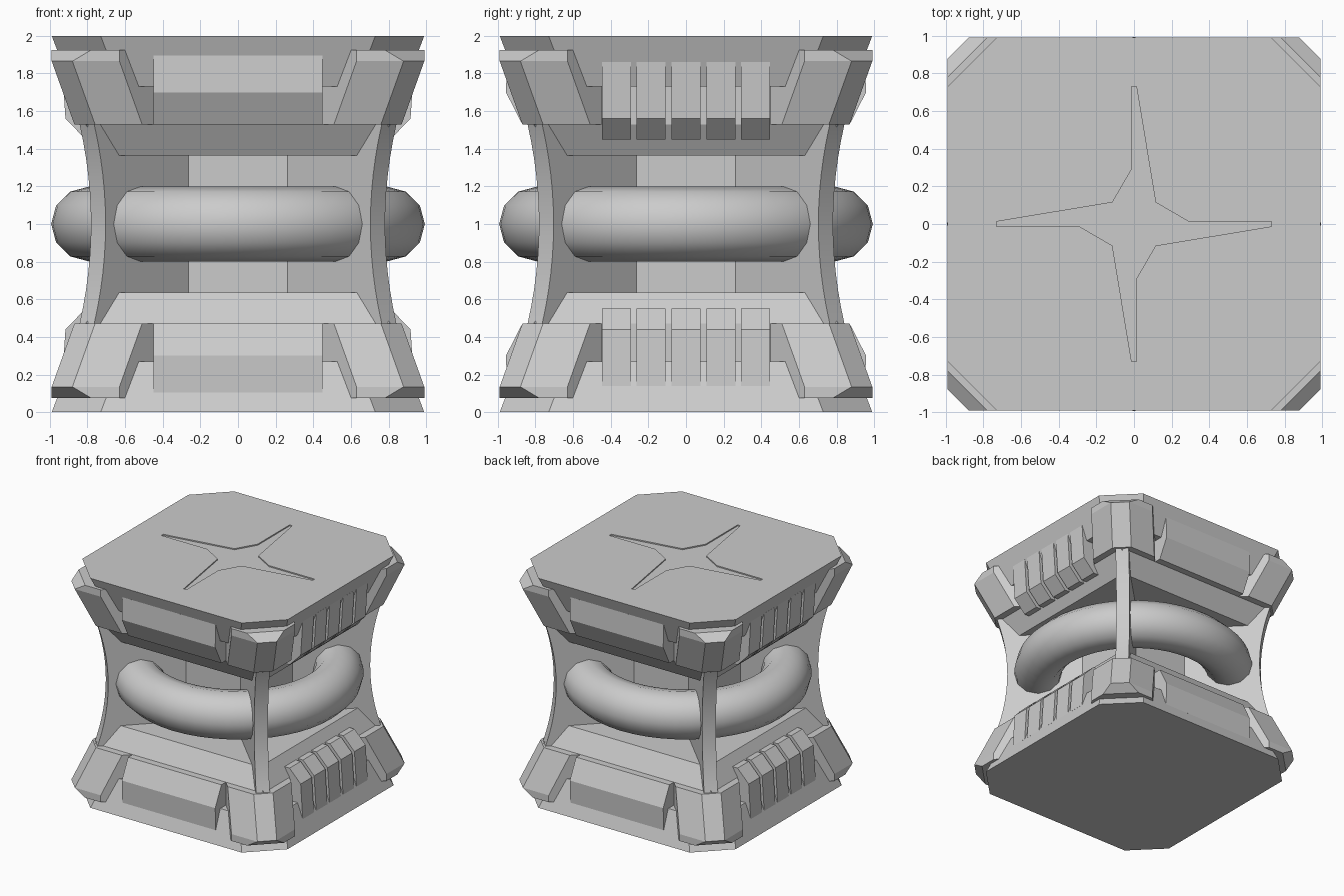
import bpy, bmesh, math

if "Cube" in bpy.data.objects:
    bpy.data.objects.remove(bpy.data.objects["Cube"])

grey = bpy.data.materials.new("plain_grey")
grey.diffuse_color = (0.6, 0.6, 0.6, 1)
grey.use_nodes = True
grey.node_tree.nodes["Principled BSDF"].inputs["Base Color"].default_value = grey.diffuse_color


def finish(bm, name, smooth=False):
    bmesh.ops.recalc_face_normals(bm, faces=bm.faces[:])
    me = bpy.data.meshes.new(name)
    bm.to_mesh(me)
    bm.free()
    ob = bpy.data.objects.new(name, me)
    bpy.context.collection.objects.link(ob)
    me.materials.append(grey)
    bpy.ops.object.select_all(action='DESELECT')
    ob.select_set(True)
    bpy.context.view_layer.objects.active = ob
    if smooth:
        bpy.ops.object.shade_smooth_by_angle(angle=math.radians(35))
    return ob


def hull(name, pts):
    """Convex solid around the points, hard facets."""
    bm = bmesh.new()
    for p in pts:
        bm.verts.new(p)
    r = bmesh.ops.convex_hull(bm, input=bm.verts[:])
    junk = {g for g in r["geom_interior"] + r["geom_unused"] if isinstance(g, bmesh.types.BMVert)}
    bmesh.ops.delete(bm, geom=list(junk), context='VERTS')
    bmesh.ops.dissolve_limit(bm, angle_limit=0.005, verts=bm.verts[:], edges=bm.edges[:])
    return finish(bm, name)


def prism(name, poly, place, a, b, smooth=False):
    """Extrude a 2D outline between depths a and b; place maps (u, v, depth) to 3D."""
    bm = bmesh.new()
    lo = [bm.verts.new(place(u, v, a)) for u, v in poly]
    hi = [bm.verts.new(place(u, v, b)) for u, v in poly]
    bm.faces.new(lo)
    bm.faces.new(hi)
    n = len(poly)
    for i in range(n):
        j = (i + 1) % n
        bm.faces.new((lo[i], lo[j], hi[j], hi[i]))
    return finish(bm, name, smooth)


def turn(x, y, k):
    """Rotate by k quarter turns."""
    for _ in range(k % 4):
        x, y = -y, x
    return x, y


def octagon(h, c, z):
    q = [(h, h - c), (h - c, h)]
    return [(*turn(x, y, k), z) for k in range(4) for x, y in q]


# Lower half and its mirrored upper half
for half, up in (("lower", False), ("upper", True)):
    def fz(z, up=up):
        return 2 - z if up else z

    def flip(pts):
        return [(x, y, fz(z)) for x, y, z in pts]

    # sloped plinth, inner core and bevelled collar
    plinth = hull(half + "_plinth", flip(octagon(0.99, 0.26, 0) + octagon(0.887, 0.26, 0.27)))
    hull(half + "_collar", flip([(sx * h, sy * h, z) for h, z in ((0.81, 0.25), (0.81, 0.47), (0.71, 0.635))
                                 for sx in (-1, 1) for sy in (-1, 1)]))

    # star and slot recess in the top plate
    if up:
        arm = [(0.73, -0.013), (0.73, 0.013), (0.29, 0.013), (0.115, 0.115)]
        star = [turn(x, y, k) for k in range(4) for x, y in arm]
        cutter = prism("star_cutter", star, lambda u, v, d: (u, v, d), 1.99, 2.05)
        cutter.hide_render = True
        mod = plinth.modifiers.new("star_recess", 'BOOLEAN')
        mod.operation = 'DIFFERENCE'
        mod.solver = 'EXACT'
        mod.object = cutter
        bpy.context.view_layer.objects.active = plinth
        bpy.ops.object.modifier_apply(modifier=mod.name)
        bpy.data.objects.remove(cutter)

    # corner brackets
    for k in range(4):
        pts = []
        for h, c, z in ((0.99, 0.21, 0.075), (0.99, 0.11, 0.135), (0.87, 0.11, 0.47)):
            side = [(h - 0.36, h), (h - c, h), (0.40, 0.76)]
            for x, y in side + [(b, a) for a, b in side]:
                pts.append((*turn(x, y, k), z))
        hull(half + "_corner_bracket", flip(pts))

    # plain panels front and back, five vent fins on each side
    panel = [(0.80, 0.105), (0.95, 0.105), (0.957, 0.30), (0.87, 0.47), (0.78, 0.47)]
    fin = [(0.80, 0.14), (0.937, 0.14), (0.917, 0.44), (0.81, 0.55), (0.70, 0.55)]
    for k in range(4):
        def place(u, v, d, k=k):
            return (*turn(u, d, k), fz(v))
        if k % 2:
            prism(half + "_panel", panel, place, -0.45, 0.45)
        else:
            for i in range(-2, 3):
                prism(half + "_vent_fin", fin, place, i * 0.185 - 0.077, i * 0.185 + 0.077)

# Square centre column
hull("centre_column", [(sx * 0.34, sy * 0.34, z) for sx in (-1, 1) for sy in (-1, 1) for z in (0.5, 1.5)])

# Diagonal struts with concave outer edge
zs = [0.3 + 1.4 * i / 16 for i in range(17)]
outline = [(1.05 + 0.306 * (z - 1) ** 2, z) for z in zs] + [(0.3, 1.7), (0.3, 0.3)]
for k in range(4):
    ang = math.radians(45 + 90 * k)
    c, s = math.cos(ang), math.sin(ang)
    prism("corner_strut", outline, lambda u, v, d: (u * c - d * s, u * s + d * c, v), -0.055, 0.055, True)

# Ring around the middle
bpy.ops.mesh.primitive_torus_add(location=(0, 0, 1), major_radius=0.795, minor_radius=0.198,
                                 major_segments=48, minor_segments=12)
ring = bpy.context.object
ring.name = "ring"
ring.data.materials.append(grey)
bpy.ops.object.shade_smooth_by_angle(angle=math.radians(40))
